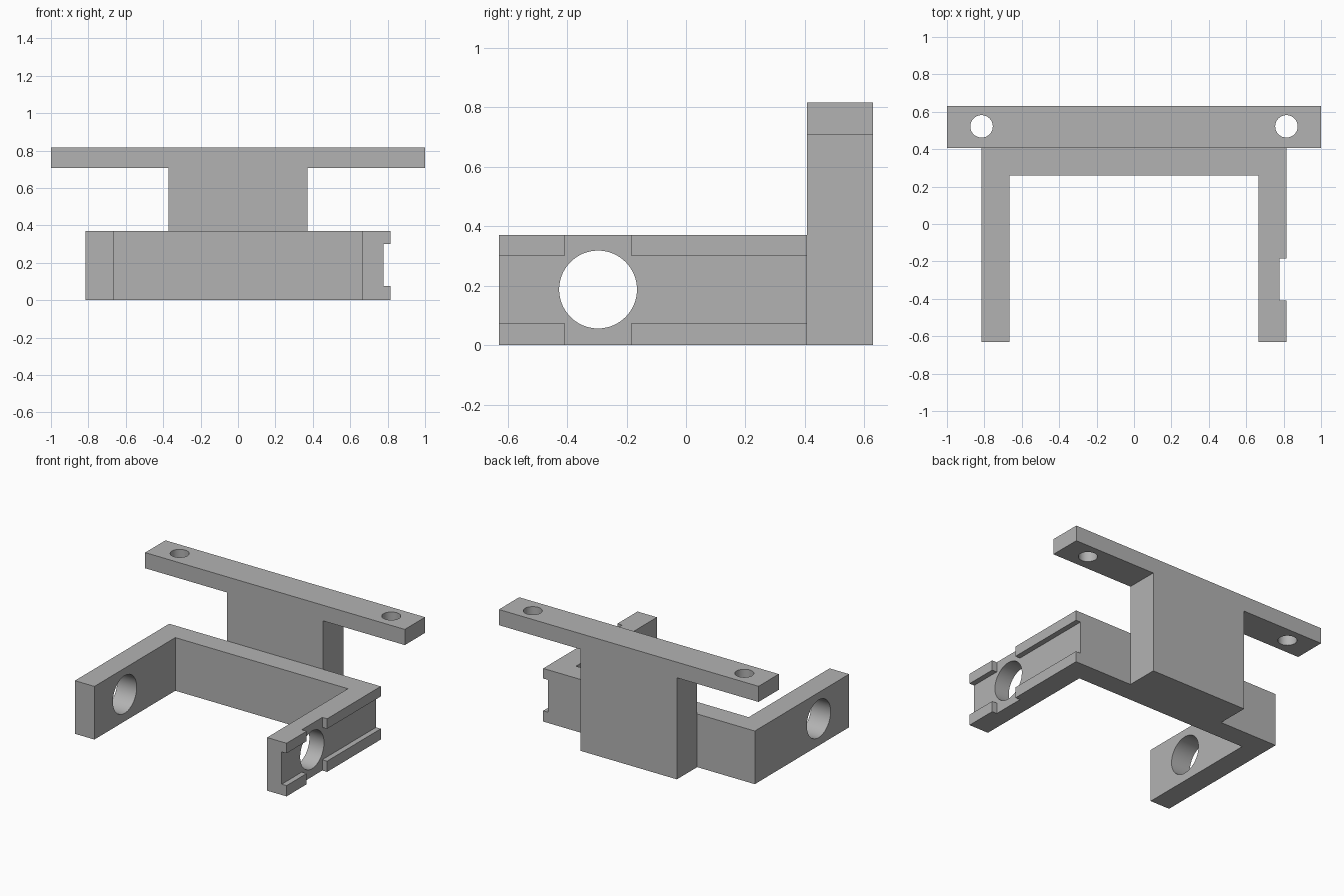
import bpy
import bmesh
import math
from mathutils import Matrix, Vector

cube = bpy.data.objects.get("Cube")
if cube:
    bpy.data.objects.remove(cube, do_unlink=True)

grey = bpy.data.materials.new("plain grey")
grey.use_nodes = True
colour = (0.45, 0.45, 0.45, 1)
grey.diffuse_color = colour
grey.node_tree.nodes["Principled BSDF"].inputs["Base Color"].default_value = colour


def make_object(name, bm):
    bmesh.ops.recalc_face_normals(bm, faces=bm.faces)
    mesh = bpy.data.meshes.new(name)
    bm.to_mesh(mesh)
    bm.free()
    mesh.materials.append(grey)
    obj = bpy.data.objects.new(name, mesh)
    bpy.context.collection.objects.link(obj)
    return obj


def extrude_profile(name, points, direction):
    """Solid made by extruding a closed 3D outline."""
    bm = bmesh.new()
    face = bm.faces.new([bm.verts.new(p) for p in points])
    result = bmesh.ops.extrude_face_region(bm, geom=[face], use_keep_orig=True)
    verts = [v for v in result["geom"] if isinstance(v, bmesh.types.BMVert)]
    bmesh.ops.translate(bm, verts=verts, vec=Vector(direction))
    return make_object(name, bm)


def box(name, low, high):
    (x0, y0, z0), (x1, y1, z1) = low, high
    base = [(x0, y0, z0), (x1, y0, z0), (x1, y1, z0), (x0, y1, z0)]
    return extrude_profile(name, base, (0, 0, z1 - z0))


def cylinder(name, centre, radius, depth, rotation=Matrix()):
    bm = bmesh.new()
    bmesh.ops.create_cone(bm, cap_ends=True, segments=64, radius1=radius,
                          radius2=radius, depth=depth,
                          matrix=Matrix.Translation(centre) @ rotation)
    return make_object(name, bm)


def cut(target, cutters):
    """Subtract each cutter, then discard it and shade the result."""
    bpy.ops.object.select_all(action="DESELECT")
    bpy.context.view_layer.objects.active = target
    target.select_set(True)
    for cutter in cutters:
        cutter.hide_render = True
        mod = target.modifiers.new("cut", "BOOLEAN")
        mod.operation = "DIFFERENCE"
        mod.solver = "EXACT"
        mod.object = cutter
        bpy.ops.object.modifier_apply(modifier=mod.name)
        bpy.data.objects.remove(cutter, do_unlink=True)
    bpy.ops.object.shade_smooth_by_angle(angle=math.radians(30))


front, back, joint = -0.63, 0.63, 0.407
arm, inner, inner_back, arm_top = 0.815, 0.665, 0.26, 0.37
post, bar_low, bar_top = 0.371, 0.707, 0.816

# U-shaped yoke with two arms
half = [(arm, joint), (arm, front), (inner, front), (inner, inner_back)]
outline = half + [(-x, y) for x, y in reversed(half)]
yoke = extrude_profile("yoke", [(x, y, 0) for x, y in outline], (0, 0, arm_top))

# Cross-shaped channels on the left arm and a bore through both arms
channel = 0.778
cut(yoke, [
    box("long_channel", (channel, -1, 0.075), (1, 1, 0.3)),
    box("upright_channel", (channel, -0.409, -0.1), (1, -0.184, 0.5)),
    cylinder("arm_bore", (0, -0.296, 0.187), 0.131, 3,
             Matrix.Rotation(math.pi / 2, 4, "Y")),
])

# T-shaped mount: post with a crossbar on top
half = [(post, 0), (post, bar_low), (1, bar_low), (1, bar_top)]
outline = half + [(-x, z) for x, z in reversed(half)]
mount = extrude_profile("mount", [(x, joint, z) for x, z in outline],
                        (0, back - joint, 0))

# Screw holes near the crossbar ends
cut(mount, [cylinder("screw_hole", (side * arm, 0.522, bar_top), 0.06, 0.5)
            for side in (-1, 1)])
